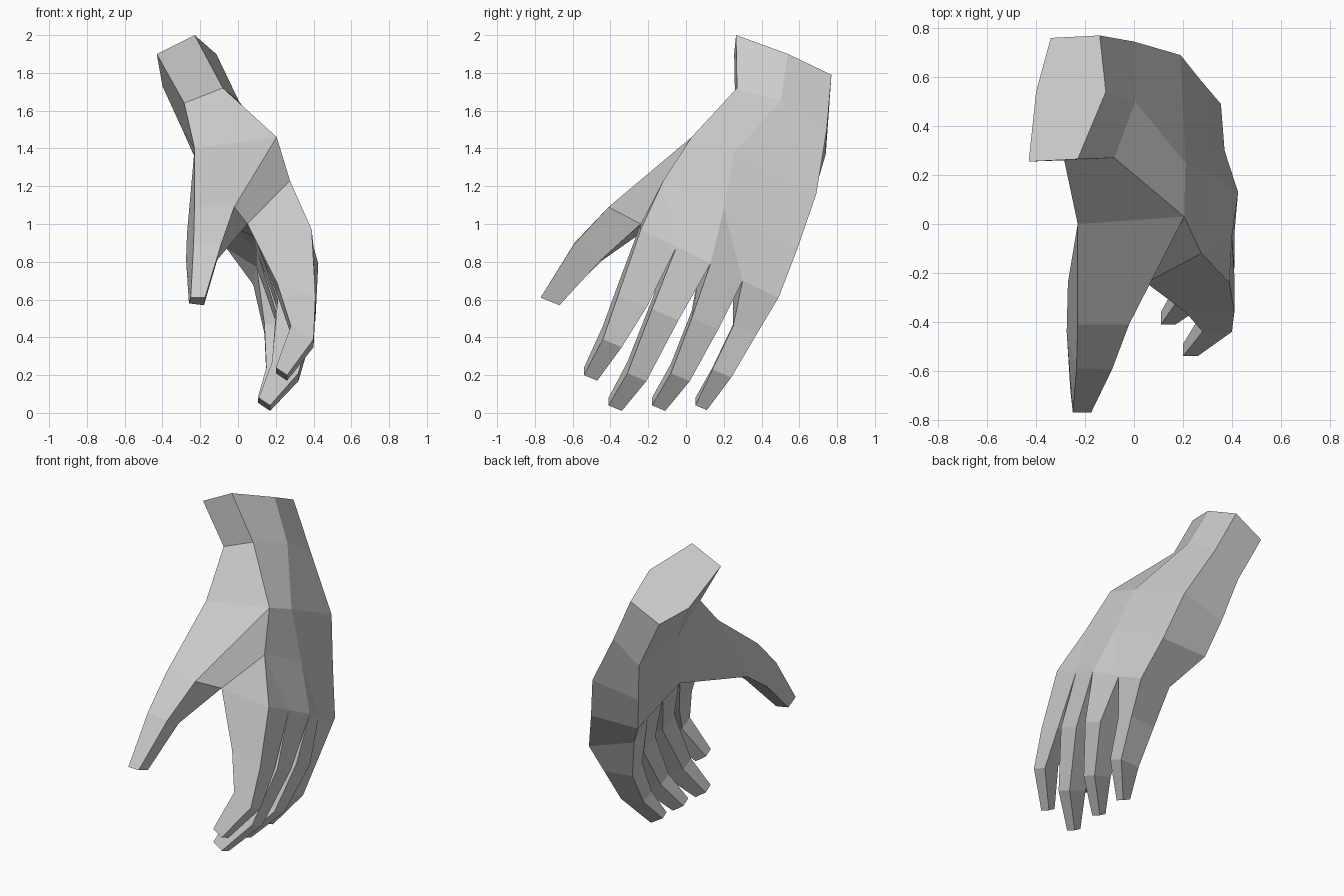
import bpy, bmesh

bm = bmesh.new()

def row(*pts):
    return [bm.verts.new(p) for p in pts]

def face(*vs):
    bm.faces.new(vs)

def bridge(a, b):
    n = len(a)
    for i in range(n):
        face(a[i], a[(i + 1) % n], b[(i + 1) % n], b[i])

def tube(rings):
    for a, b in zip(rings, rings[1:]):
        bridge(a, b)
    face(*rings[-1])

# wrist and palm rings: palm front, back front, back mid, back rear, palm rear, palm mid
wrist = row((-.43, .255, 1.9), (-.23, .265, 2.0), (-.115, .54, 1.9),
            (-.14, .77, 1.79), (-.34, .76, 1.69), (-.40, .54, 1.73))
lower_wrist = row((-.285, .26, 1.64), (-.08, .27, 1.72), (.005, .5, 1.65),
                  (0, .745, 1.5), (-.18, .74, 1.37), (-.29, .5, 1.49))
palm = row((-.23, 0, 1.4), (.205, .03, 1.46), (.21, .25, 1.37),
           (.19, .69, 1.16), (-.12, .66, 1.1), (-.17, .3, 1.22))
face(*wrist)
bridge(wrist, lower_wrist)
bridge(lower_wrist, palm)

# lower palm, knuckle row (back side) and finger roots (palm side)
s1, s2, s3, s4, s5 = row((.275, -.12, 1.23), (.315, .2, 1.08), (.27, .59, .87),
                         (-.06, .58, .87), (-.06, .15, 1.0))
k = row((.39, -.24, .97), (.40, -.05, .88), (.425, .13, .79), (.37, .30, .70), (.355, .49, .61))
r = row((.05, -.24, 1.0), (.09, -.07, .93), (.10, .09, .86), (.10, .25, .77), (.08, .42, .68))
# thumb root: front palm side, front outer, rear palm side
tf, to, tp = row((-.23, -.41, 1.09), (-.02, -.41, 1.09), (-.27, -.24, .95))

# back of the hand
face(palm[1], palm[2], s2, s1)
face(palm[2], palm[3], s3, s2)
face(s1, k[0], k[1])
face(s1, k[1], k[2], s2)
face(s2, k[2], k[3])
face(s2, k[3], k[4], s3)
# outer side
face(palm[3], palm[4], s4, s3)
face(s3, s4, r[4], k[4])
# palm side
face(palm[4], palm[5], s5, s4)
face(palm[5], palm[0], tp, s5)
face(s4, r[3], r[4])
face(s4, s5, r[2], r[3])
face(s5, r[1], r[2])
face(s5, tp, r[0], r[1])
# thumb mound and web
face(palm[0], palm[1], to, tf)
face(palm[0], tf, tp)
face(palm[1], s1, r[0], to)
face(s1, k[0], r[0])

# thumb
tube([[tf, to, r[0], tp],
      row((-.235, -.59, .9), (-.09, -.595, .89), (-.11, -.45, .81), (-.275, -.44, .81)),
      row((-.25, -.77, .61), (-.175, -.77, .61), (-.18, -.67, .57), (-.26, -.68, .58))])

# fingers: per joint the back front corner, width, then palm-side offset in x and z
fingers = [
    [(.41, -.36, .62, .15, -.20, .06), (.40, -.44, .39, .10, -.12, .07), (.26, -.54, .20, .07, -.06, .04)],
    [(.41, -.18, .55, .14, -.20, .05), (.32, -.31, .21, .10, -.14, .06), (.17, -.41, .04, .07, -.06, .04)],
    [(.40, .03, .50, .14, -.20, .04), (.32, -.08, .21, .10, -.14, .05), (.17, -.18, .04, .07, -.06, .04)],
    [(.33, .25, .46, .12, -.19, .01), (.30, .14, .23, .10, -.15, .01), (.175, .05, .04, .06, -.07, .04)],
]
for i, joints in enumerate(fingers):
    rings = [[k[i], k[i + 1], r[i + 1], r[i]]]
    for x, y, z, w, dx, dz in joints:
        rings.append(row((x, y, z), (x, y + w, z - .42 * w),
                         (x + dx, y + w - .02, z - .42 * w + dz), (x + dx, y, z + dz)))
    tube(rings)

bmesh.ops.recalc_face_normals(bm, faces=bm.faces)
mesh = bpy.data.meshes.new("hand")
bm.to_mesh(mesh)
bm.free()
bpy.context.collection.objects.link(bpy.data.objects.new("hand", mesh))
